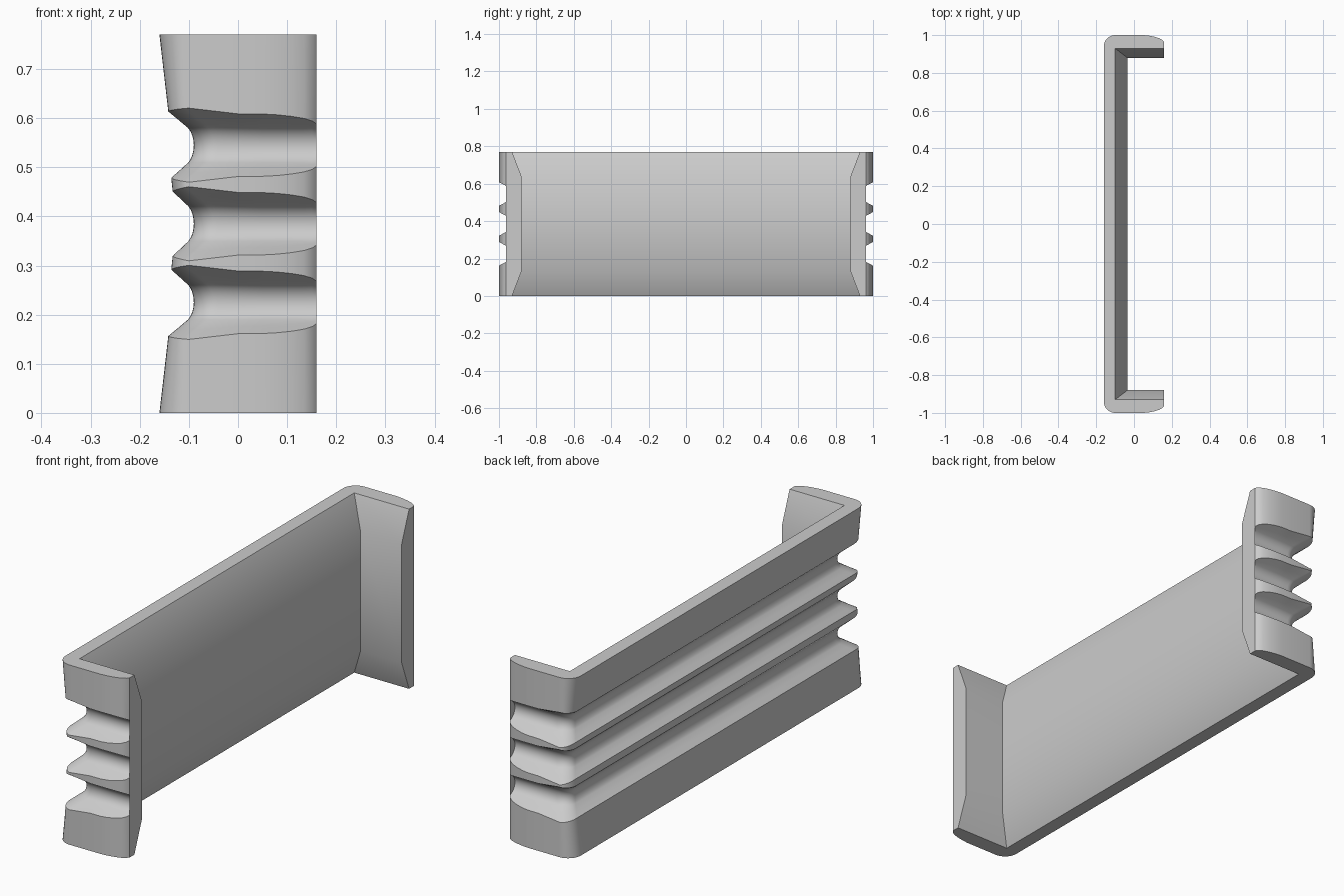
import bpy, bmesh, math

if "Cube" in bpy.data.objects:
    bpy.data.objects.remove(bpy.data.objects["Cube"])

H = 0.77                                  # overall height
GROOVES = (0.225, 0.385, 0.545)           # groove centre heights
R = 0.043                                 # groove radius


def taper(z):
    """How far the back face leans in at height z."""
    z = min(z, H - z)
    if z < 0.17:
        return 0.018 * z / 0.17
    return 0.018 + 0.012 * (z - 0.17) / 0.215


def half_gap(d):
    """Half height of a groove at distance d from its floor."""
    if d < R / 2:
        return R * math.sin(math.acos(1 - d / R))
    return R * 0.866 + (d - R / 2) * 0.54


# Stations round one half: (outer x, outer y, floor x, floor y, lean weight)
half = [(0.16, 0.962, 0.16, 0.93, 0), (0.152, 0.973, 0.15, 0.93, 0),
        (0.135, 0.983, 0.13, 0.93, 0), (0.11, 0.991, 0.11, 0.93, 0),
        (0.08, 0.997, 0.08, 0.93, 0), (0.05, 1.0, 0.05, 0.93, 0),
        (0.0, 1.0, 0.01, 0.93, 0)]
for i in range(9):
    a = math.pi / 2 * i / 8
    s, c = math.sin(a), math.cos(a)
    half.append((-0.10 - 0.06 * s, 0.94 + 0.06 * c,
                 -0.04 - 0.05 * s, 0.88 + 0.05 * c, s))
stations = [(a, -b, c, -d, w) for a, b, c, d, w in half] + half[::-1]


def outer_section(ox, oy, gx, gy, w):
    """Grooved outside section, bottom to top."""
    def skin(z):
        return ox + w * taper(z), oy
    pts = [(ox, oy, 0)]
    for c in GROOVES:
        for side in (-1, 1):
            px, py = skin(c + side * 0.054)
            depth = math.hypot(px - gx, py - gy)
            steps = [1, 0.8, 0.6] + [R * (1 - math.cos(math.radians(t))) / depth
                                     for t in (55, 42, 28, 14)]
            steps = sorted((min(f, 1) for f in steps), reverse=True)
            if depth < 0.04:              # shallow end of an arm
                steps = [1, 0.75, 0.55, 0.36, 0.2, 0.09, 0.03]
            if side == 1:
                steps = [0] + steps[::-1]
            for f in steps:
                pts.append((gx + (px - gx) * f, gy + (py - gy) * f,
                            c + side * half_gap(f * depth)))
    pts.append((ox, oy, H))
    return pts


def inner_section(x0, x1, s):
    """Inside section with slanted top and bottom bands."""
    return [(x0, s * 0.93, 0), (x1, s * 0.88, 0.13),
            (x1, s * 0.88, H - 0.13), (x0, s * 0.93, H)]


bm = bmesh.new()


def skin_grid(sections, flip):
    rows = [[bm.verts.new(p) for p in sec] for sec in sections]
    for r0, r1 in zip(rows, rows[1:]):
        for j in range(len(r0) - 1):
            f = [r0[j], r0[j + 1], r1[j + 1], r1[j]]
            bm.faces.new(f[::-1] if flip else f)
    return rows


# Outside and inside skins
outer = skin_grid([outer_section(*s) for s in stations], False)
inner = skin_grid([inner_section(0.16, 0.16, -1), inner_section(-0.10, -0.035, -1),
                   inner_section(-0.10, -0.035, 1), inner_section(0.16, 0.16, 1)], True)
# Bottom, top and arm end faces
caps = [bm.faces.new([r[k] for r in outer] + [r[k] for r in inner[::-1]]) for k in (0, -1)]
caps += [bm.faces.new(outer[k] + inner[k][::-1]) for k in (0, -1)]
bmesh.ops.triangulate(bm, faces=caps)
bmesh.ops.recalc_face_normals(bm, faces=bm.faces)

mesh = bpy.data.meshes.new("grooved_bumper")
bm.to_mesh(mesh)
bm.free()
bumper = bpy.data.objects.new("grooved_bumper", mesh)
bpy.context.collection.objects.link(bumper)

grey = bpy.data.materials.new("plain_grey")
grey.diffuse_color = (0.6, 0.6, 0.6, 1)
grey.use_nodes = True
grey.node_tree.nodes["Principled BSDF"].inputs["Base Color"].default_value = grey.diffuse_color
mesh.materials.append(grey)

bpy.context.view_layer.objects.active = bumper
bumper.select_set(True)
bpy.ops.object.shade_smooth_by_angle(angle=math.radians(30))
